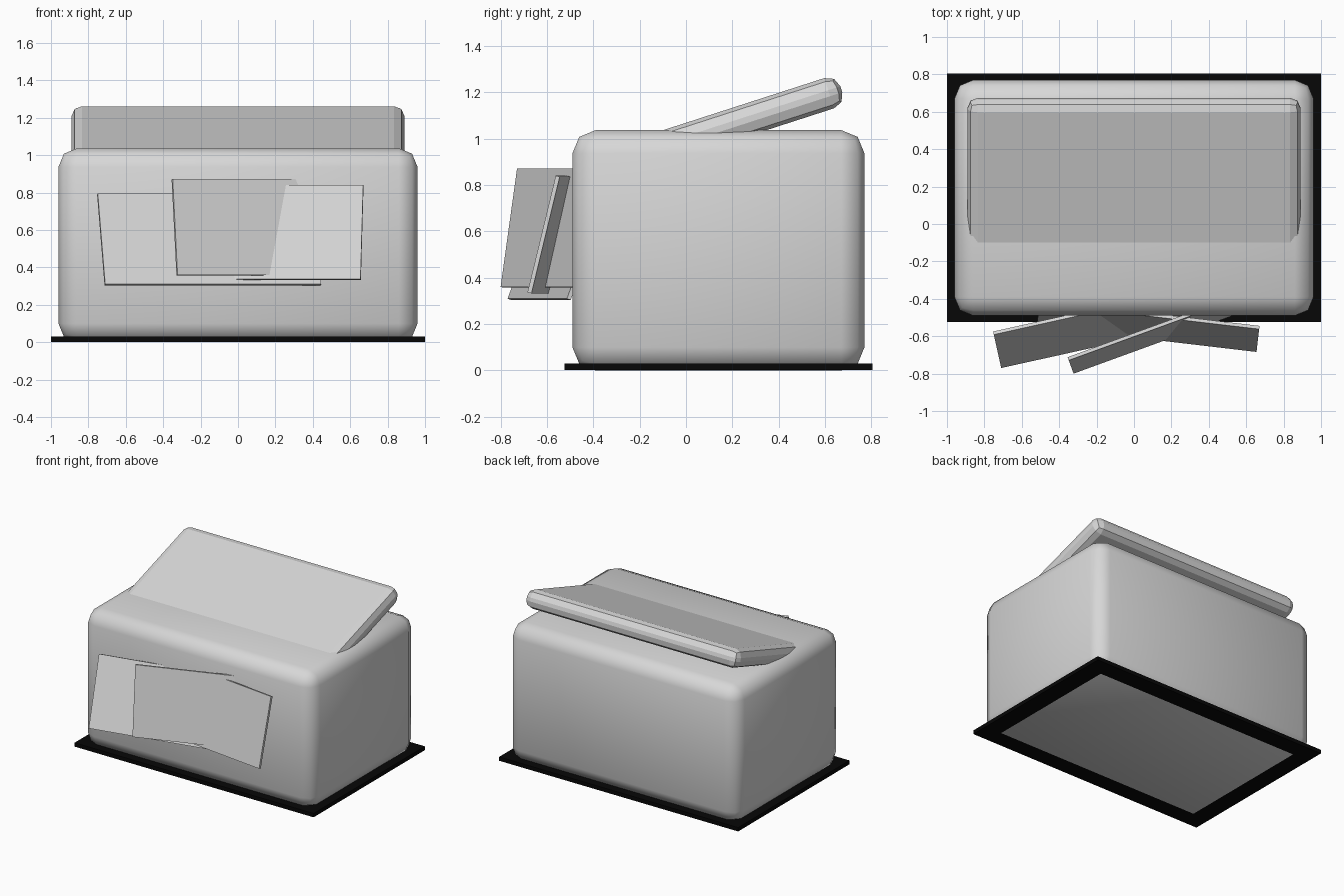
import bpy
from math import radians
from mathutils import Vector

old = bpy.data.objects.get("Cube")
if old:
    bpy.data.objects.remove(old, do_unlink=True)


def make_material(name, value):
    mat = bpy.data.materials.new(name)
    mat.use_nodes = True
    colour = (value, value, value, 1)
    mat.diffuse_color = colour
    mat.node_tree.nodes["Principled BSDF"].inputs["Base Color"].default_value = colour
    return mat


grey = make_material("light grey", 0.68)
black = make_material("black", 0.002)


def box(name, low, high, mat, bevel=0, smooth=False):
    """Box between two corners in its own frame, optionally with rounded edges."""
    bpy.ops.mesh.primitive_cube_add(size=1, location=(0, 0, 0))
    obj = bpy.context.object
    obj.name = name
    low, high = Vector(low), Vector(high)
    size, centre = high - low, (low + high) / 2
    for v in obj.data.vertices:
        v.co = centre + v.co * size
    obj.data.materials.append(mat)
    if bevel:
        mod = obj.modifiers.new("rounded edges", "BEVEL")
        mod.width = bevel
        mod.segments = 2
    if smooth:
        bpy.ops.object.shade_smooth()
    return obj


# Base plate and rounded body
box("base_plate", (-1, -0.525, 0.001), (1, 0.805, 0.03), black)
box("body", (-0.96, -0.49, 0), (0.96, 0.77, 1.037), grey, bevel=0.1, smooth=True)

# Lid, tilted open towards the back and sunk into the body at the front
lid = box("lid", (-0.89, 0, -0.137), (0.89, 1.01, 0), grey, bevel=0.055)
lid.location = (0, -0.312, 0.968)
lid.rotation_euler = (radians(17.9), 0, 0)

# Three leaning front sheets: lower left front corner, turn, lean
sheets = {
    "left_sheet": ((-0.71, -0.77, 0.31), 12.5, 20.7),
    "middle_sheet": ((-0.323, -0.80, 0.36), 20, 8.4),
    "right_sheet": ((-0.52, -0.546, 0.337), -6.7, 13.7),
}
for name, (corner, turn, lean) in sheets.items():
    sheet = box(name, (0, 0, 0), (1.183, 0.018, 0.518), grey)
    sheet.location = corner
    sheet.rotation_euler = (radians(-lean), 0, radians(turn))
